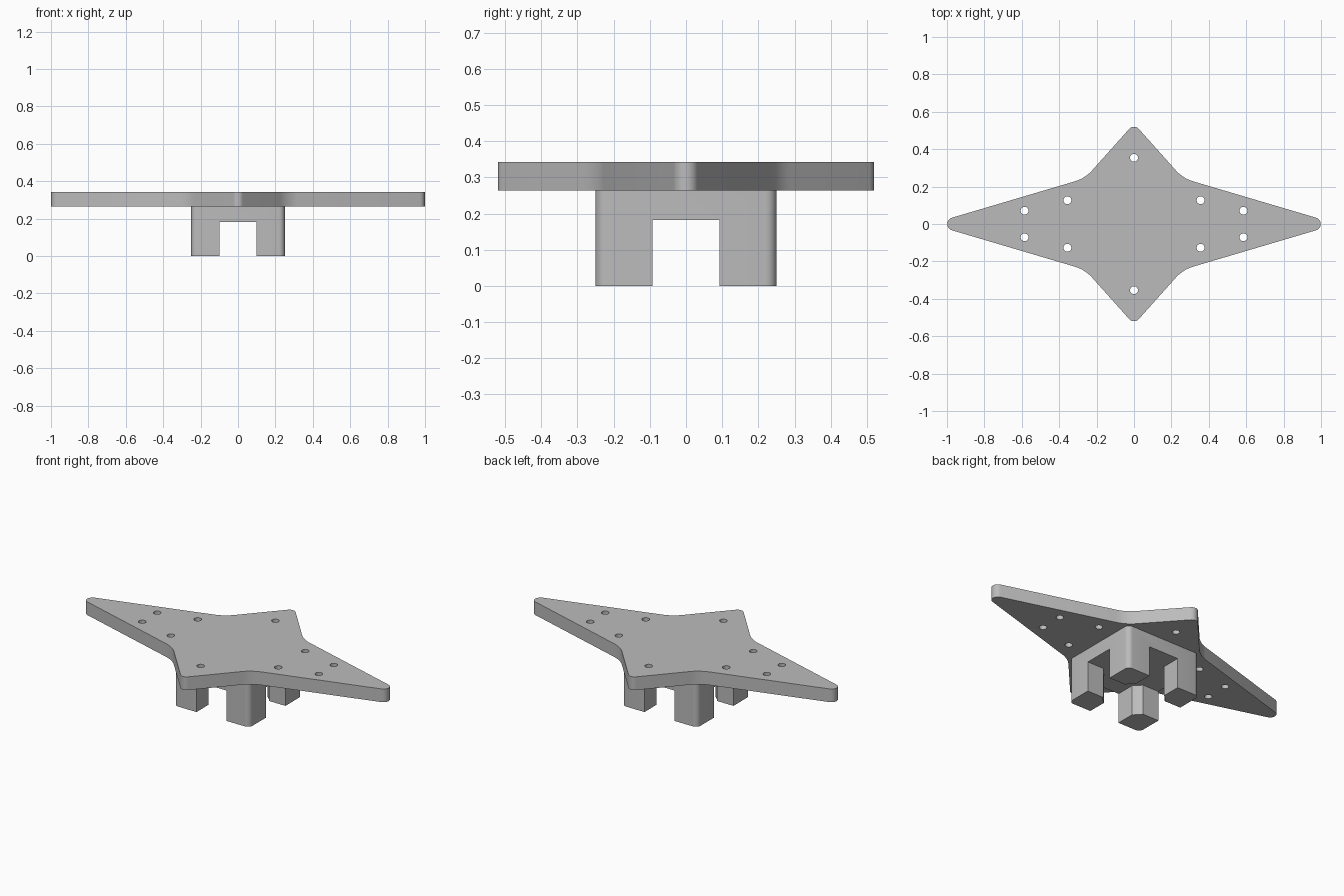
import bpy
import bmesh
import math
from mathutils import Vector

cube = bpy.data.objects.get("Cube")
if cube:
    bpy.data.objects.remove(cube, do_unlink=True)

PLATE_BOTTOM, PLATE_TOP = 0.264, 0.343
SLOT_TOP = 0.182

grey = bpy.data.materials.new("plain_grey")
grey.use_nodes = True
colour = (0.5, 0.5, 0.5, 1.0)
grey.diffuse_color = colour
grey.node_tree.nodes["Principled BSDF"].inputs["Base Color"].default_value = colour


def rounded(corners, steps=10):
    """Replace each (x, y, radius) corner with a tangent arc."""
    points = []
    for i, (x, y, radius) in enumerate(corners):
        p = Vector((x, y))
        a = (Vector(corners[i - 1][:2]) - p).normalized()
        b = (Vector(corners[(i + 1) % len(corners)][:2]) - p).normalized()
        half = a.angle(b) / 2
        centre = p + (a + b).normalized() * radius / math.sin(half)
        start = p + a * radius / math.tan(half) - centre
        end = p + b * radius / math.tan(half) - centre
        turn = start.angle_signed(end)
        for k in range(steps + 1):
            t = -turn * k / steps
            points.append((centre.x + start.x * math.cos(t) - start.y * math.sin(t),
                           centre.y + start.x * math.sin(t) + start.y * math.cos(t)))
    return points


def circle(x, y, radius, sides):
    return [(x + radius * math.cos(math.tau * k / sides),
             y + radius * math.sin(math.tau * k / sides)) for k in range(sides)]


def rectangle(hx, hy):
    return [(-hx, -hy), (hx, -hy), (hx, hy), (-hx, hy)]


def extrude(name, outlines, z0, z1):
    """Extrude flat outlines into one closed object."""
    bm = bmesh.new()
    for outline in outlines:
        face = bm.faces.new([bm.verts.new((x, y, z0)) for x, y in outline])
        new = bmesh.ops.extrude_face_region(bm, geom=[face], use_keep_orig=True)["geom"]
        verts = [v for v in new if isinstance(v, bmesh.types.BMVert)]
        bmesh.ops.translate(bm, vec=(0, 0, z1 - z0), verts=verts)
    bmesh.ops.recalc_face_normals(bm, faces=bm.faces)
    mesh = bpy.data.meshes.new(name)
    bm.to_mesh(mesh)
    bm.free()
    mesh.materials.append(grey)
    obj = bpy.data.objects.new(name, mesh)
    bpy.context.collection.objects.link(obj)
    return obj


def cut(target, cutter):
    mod = target.modifiers.new(cutter.name, "BOOLEAN")
    mod.operation = "DIFFERENCE"
    mod.solver = "EXACT"
    mod.object = cutter
    bpy.context.view_layer.objects.active = target
    bpy.ops.object.modifier_apply(modifier=mod.name)
    bpy.data.objects.remove(cutter, do_unlink=True)


def smooth(obj):
    bpy.ops.object.select_all(action="DESELECT")
    obj.select_set(True)
    bpy.context.view_layer.objects.active = obj
    bpy.ops.object.shade_smooth_by_angle(angle=math.radians(30))


# Four-pointed star plate with rounded tips and soft inner corners
tip_x, tip_y, inner = (1.087, 0.035), (0.537, 0.035), (0.262, 0.244, 0.2)
corners = []
for sx, sy in ((1, 1), (-1, 1), (-1, -1), (1, -1)):
    valley = (sx * inner[0], sy * inner[1], inner[2])
    if sx == sy:
        corners += [(sx * tip_x[0], 0, tip_x[1]), valley]
    else:
        corners += [(0, -sx * sy * sy * tip_y[0], tip_y[1]), valley]
star_plate = extrude("star_plate", [rounded(corners)], PLATE_BOTTOM, PLATE_TOP)

# Screw holes through the plate
holes = [circle(0, s * 0.354, 0.021, 24) for s in (-1, 1)]
for x, y in ((0.585, 0.071), (0.356, 0.127)):
    holes += [circle(sx * x, sy * y, 0.021, 24) for sx in (-1, 1) for sy in (-1, 1)]
cut(star_plate, extrude("screw_holes", holes, 0.2, 0.4))
smooth(star_plate)

# Square socket block, slotted both ways to leave four legs
h = 0.25
block = rounded([(x, y, 0.03) for x, y in rectangle(h, h)], 6)
legged_block = extrude("legged_block", [block], 0, PLATE_BOTTOM)
cut(legged_block, extrude("slot_front_back", [rectangle(0.1, 0.4)], -0.1, SLOT_TOP))
cut(legged_block, extrude("slot_left_right", [rectangle(0.4, 0.092)], -0.1, SLOT_TOP))

# Round bore trimming the inner corners of the legs
cut(legged_block, extrude("centre_bore", [circle(0, 0, 0.168, 64)], -0.1, SLOT_TOP))
smooth(legged_block)
